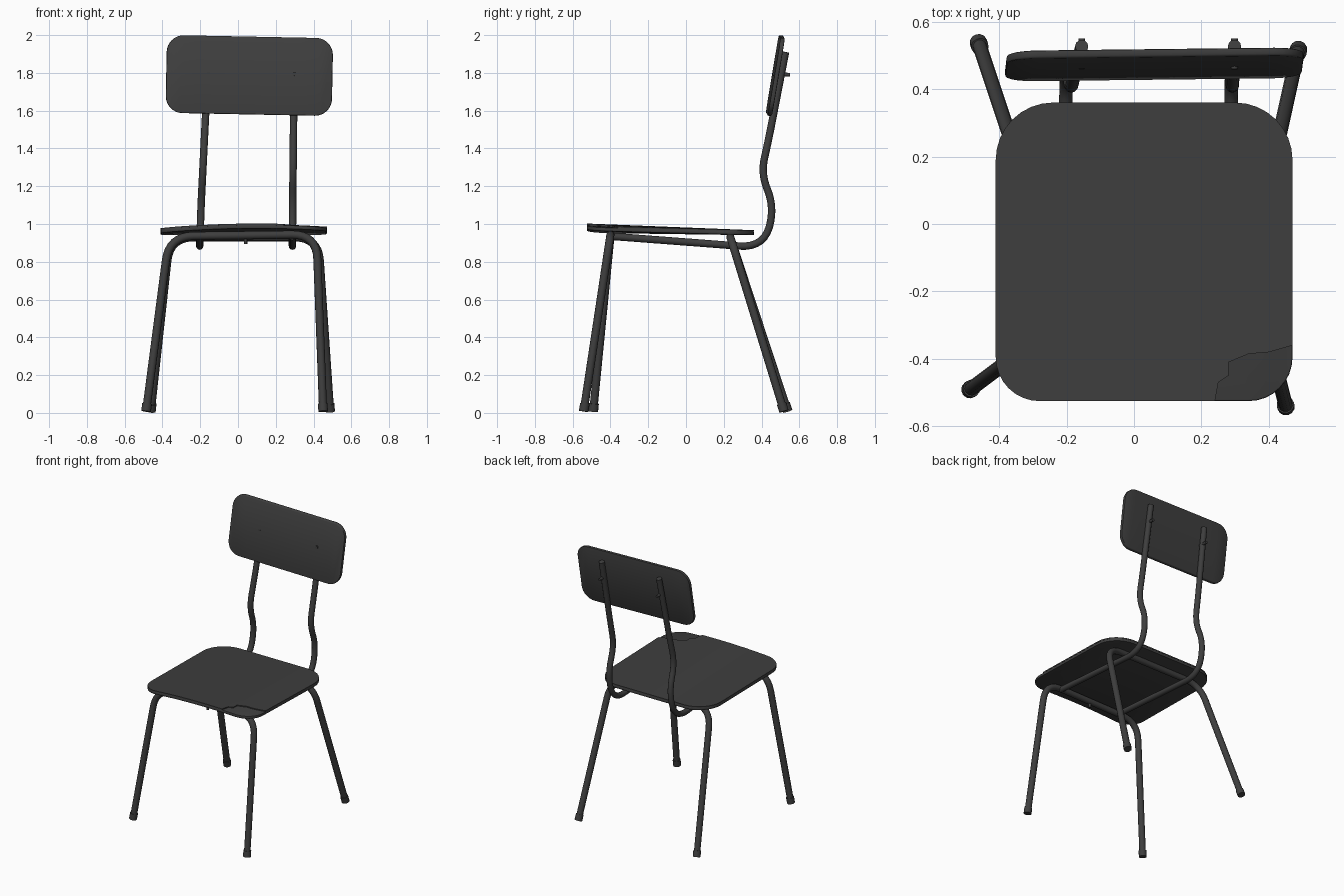
import bpy, bmesh, math
from mathutils import Vector

cube = bpy.data.objects.get("Cube")
if cube:
    bpy.data.objects.remove(cube, do_unlink=True)

mat = bpy.data.materials.new("dark grey")
mat.use_nodes = True
colour = (0.048, 0.048, 0.048, 1)
mat.diffuse_color = colour
bsdf = mat.node_tree.nodes["Principled BSDF"]
bsdf.inputs["Base Color"].default_value = colour
bsdf.inputs["Roughness"].default_value = 0.7


def finish(obj, angle=40):
    obj.data.materials.clear()
    obj.data.materials.append(mat)
    bpy.ops.object.select_all(action="DESELECT")
    obj.select_set(True)
    bpy.context.view_layer.objects.active = obj
    if obj.type == "CURVE":
        bpy.ops.object.convert(target="MESH")
    bpy.ops.object.shade_smooth_by_angle(angle=math.radians(angle))
    return bpy.context.view_layer.objects.active


def fillet(points, radii, steps=8):
    """Round the inner corners of a path."""
    pts = [Vector(p) for p in points]
    path = [pts[0]]
    for a, b, c, r in zip(pts, pts[1:], pts[2:], radii):
        start, end = b + (a - b).normalized() * r, b + (c - b).normalized() * r
        for i in range(steps + 1):
            t = i / steps
            path.append(start * (1 - t) ** 2 + b * 2 * t * (1 - t) + end * t * t)
    return path + [pts[-1]]


def tube(name, path, radius):
    curve = bpy.data.curves.new(name, "CURVE")
    curve.dimensions = "3D"
    curve.bevel_depth = radius
    curve.bevel_resolution = 4
    curve.use_fill_caps = True
    spline = curve.splines.new("POLY")
    spline.points.add(len(path) - 1)
    for p, co in zip(spline.points, path):
        p.co = (*co, 1)
    obj = bpy.data.objects.new(name, curve)
    bpy.context.collection.objects.link(obj)
    return finish(obj)


def rounded(x0, x1, y0, y1, low, high):
    """Rounded rectangle outline with separate lower and upper corner radii."""
    out = []
    for cx, cy, r, start in ((x1 - high, y1 - high, high, 0), (x0 + high, y1 - high, high, 90),
                             (x0 + low, y0 + low, low, 180), (x1 - low, y0 + low, low, 270)):
        for i in range(9):
            a = math.radians(start + i * 90 / 8)
            out.append((cx + r * math.cos(a), cy + r * math.sin(a)))
    return out


def plate(name, outline, thickness, place, edge):
    """Extrude an outline, slice it, then bend every point through place()."""
    bm = bmesh.new()
    face = bm.faces.new([bm.verts.new((x, y, 0)) for x, y in outline])
    new = bmesh.ops.extrude_face_region(bm, geom=[face])["geom"]
    bmesh.ops.translate(bm, vec=(0, 0, thickness),
                        verts=[v for v in new if isinstance(v, bmesh.types.BMVert)])
    bmesh.ops.recalc_face_normals(bm, faces=bm.faces)
    rims = [e for e in bm.edges if abs(e.verts[0].co.z - e.verts[1].co.z) < 1e-5]
    if edge:
        bmesh.ops.bevel(bm, geom=rims, offset=edge, segments=2, affect="EDGES", profile=0.5)
    for i in range(-3, 5):
        bmesh.ops.bisect_plane(bm, geom=bm.verts[:] + bm.edges[:] + bm.faces[:],
                               plane_co=(i * 0.11, 0, 0), plane_no=(1, 0, 0))
    for v in bm.verts:
        v.co = place(*v.co)
    bmesh.ops.recalc_face_normals(bm, faces=bm.faces)
    mesh = bpy.data.meshes.new(name)
    bm.to_mesh(mesh)
    bm.free()
    obj = bpy.data.objects.new(name, mesh)
    bpy.context.collection.objects.link(obj)
    return finish(obj)


def cylinder(name, a, b, radius):
    a, b = Vector(a), Vector(b)
    return tube(name, [a, b], radius)


# Seat board: gently domed, sloping down to the back
def seat_place(x, y, z):
    dome = 0.09 * (0.36 - y) / 0.885 * (x - 0.1) ** 2
    return Vector((x, y, 0.976 - 0.04 * (y + 0.525) - dome + z))


seat = rounded(-0.41, 0.47, -0.525, 0.36, 0.13, 0.17)
plate("seat_board", seat, 0.02, seat_place, 0.005)

# Top veneer with its front left corner broken away
kept = [(x, y) for x, y in seat if not (x > 0.24 and y < -0.36)]
crack = [(0.24, -0.525), (0.25, -0.47), (0.28, -0.45), (0.28, -0.41),
         (0.34, -0.385), (0.40, -0.38), (0.47, -0.36)]
plate("seat_veneer", kept + crack, 0.008,
      lambda x, y, z: seat_place(x, y, z + 0.0185), 0)


# Backrest board: leaning back, slightly twisted
def back_place(x, h, t):
    z = 1.785 + h - 0.02 * (x - 0.06)
    y = 0.425 + 0.167 * (z - 1.57) + 0.015 * (x - 0.06)
    return Vector((x + 0.02 * h, y + t, z))


plate("backrest", rounded(-0.38, 0.50, -0.205, 0.207, 0.09, 0.09), 0.024, back_place, 0.006)

# Leg hoops: two bent tubes, each making a pair of legs and a crossbar
hoops = {
    "front": [(-0.485, -0.49, 0.02), (-0.365, -0.40, 0.935), (0.415, -0.40, 0.945), (0.45, -0.54, 0.02)],
    "back": [(-0.46, 0.535, 0.02), (-0.36, 0.235, 0.93), (0.425, 0.235, 0.93), (0.487, 0.515, 0.02)],
}
for end, pts in hoops.items():
    tube(end + "_leg_hoop", fillet(pts, (0.13, 0.13)), 0.0215)
    for side, foot, top in (("right", pts[0], pts[1]), ("left", pts[3], pts[2])):
        foot = Vector(foot)
        up = (Vector(top) - foot).normalized()
        cylinder(f"{end}_{side}_foot_cap", foot - up * 0.012, foot + up * 0.03, 0.026)

# Backrest supports: rails under the seat that bend up into posts
for side, x0, x1 in (("right", -0.203, -0.155), ("left", 0.288, 0.298)):
    profile = [(-0.40, 0.935), (0.22, 0.888), (0.425, 0.872), (0.462, 1.10),
               (0.398, 1.27), (0.438, 1.45), (0.527, 1.91)]
    pts = [(x0 + (x1 - x0) * max(0, z - 0.95) / 0.96, y, z) for y, z in profile]
    tube(side + "_back_support", fillet(pts, (0.05, 0.145, 0.08, 0.08, 0.09)), 0.0195)
    # Bolts through the board and post
    cylinder(side + "_back_bolt", (x1, 0.459, 1.795), (x1, 0.55, 1.79), 0.010)

# Small screw below the seat
cylinder("seat_screw", (0.04, -0.40, 0.895), (0.04, -0.40, 0.93), 0.009)
